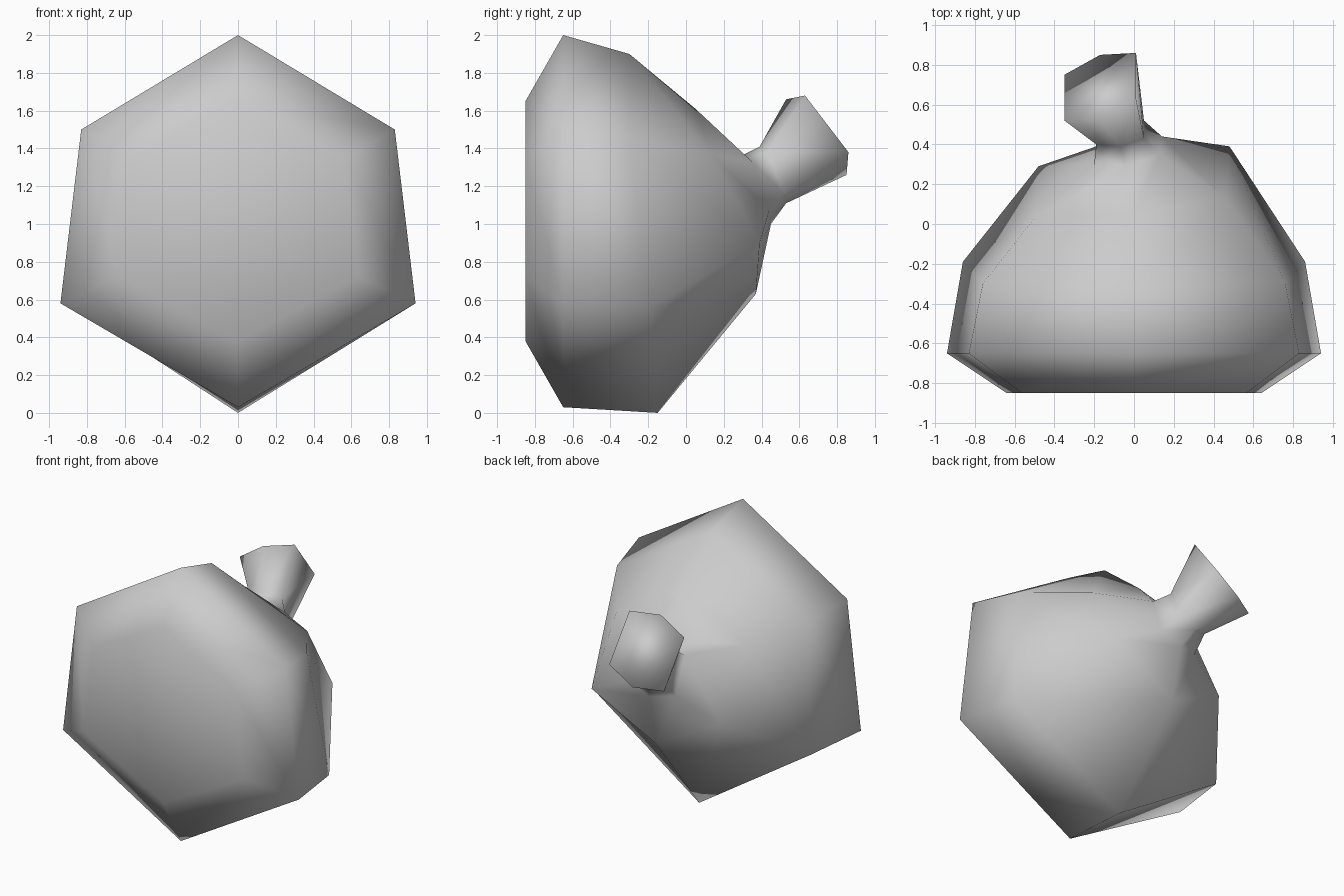
import bpy
import bmesh
from mathutils import Vector

old_cube = bpy.data.objects.get("Cube")
if old_cube:
    bpy.data.objects.remove(old_cube, do_unlink=True)


def make_material(name, colour):
    material = bpy.data.materials.new(name)
    material.use_nodes = True
    material.diffuse_color = colour
    material.node_tree.nodes["Principled BSDF"].inputs["Base Color"].default_value = colour
    return material


def mirrored_ring(top, upper, lower, bottom):
    """Hexagon symmetric in x, listed from the top round by +x."""
    half = [Vector(p) for p in (top, upper, lower, bottom)]
    other = [Vector((-p.x, p.y, p.z)) for p in (half[2], half[1])]
    return half + other


def tilted_ring(centre, *half_diagonals):
    """Hexagon given by its centre and three half diagonals."""
    centre = Vector(centre)
    arms = [Vector(d) for d in half_diagonals]
    return [centre + a for a in arms] + [centre - a for a in arms]


def loft(name, rings, material):
    """Join hexagonal rings into one closed, smooth skin."""
    bm = bmesh.new()
    loops = [[bm.verts.new(p) for p in ring] for ring in rings]
    for first, second in zip(loops, loops[1:]):
        for i in range(len(first)):
            j = (i + 1) % len(first)
            bm.faces.new((first[i], first[j], second[j], second[i]))
    bm.faces.new(loops[0])
    bm.faces.new(loops[-1])
    bmesh.ops.recalc_face_normals(bm, faces=bm.faces[:])
    for face in bm.faces:
        face.smooth = True
    mesh = bpy.data.meshes.new(name)
    bm.to_mesh(mesh)
    bm.free()
    mesh.materials.append(material)
    obj = bpy.data.objects.new(name, mesh)
    bpy.context.collection.objects.link(obj)
    return obj


# Bulb: widest ring, and the front ring shrunk from it
rim = mirrored_ring((0, -.65, 2), (.83, -.65, 1.5), (.94, -.65, .58), (0, -.65, .03))
middle = Vector((0, -.65, 1.03))
front = [middle + (p - middle) * .68 for p in rim]
for i, p in enumerate(front):
    p.y = -.85
    if i == 0:
        p.z = 1.65
    elif i == 3:
        p.z = .38

# Bulb: rings narrowing and leaning towards the back
belly = mirrored_ring((0, -.3, 1.9), (.76, -.3, 1.45), (.86, -.19, .56), (0, -.15, 0))
shoulder = tilted_ring((-.01, .21, 1.12), (.01, -.16, .49), (.47, -.08, .25), (.49, .18, -.22))

# Stalk: collar, narrow neck and flared tip
collar = tilted_ring((-.03, .37, 1.18), (-.01, -.08, .18), (.16, -.02, .15), (.17, .07, -.11))
neck = tilted_ring((-.07, .46, 1.26), (0, -.07, .15), (.12, -.03, .12), (.12, .06, -.1))
tip = tilted_ring((-.17, .69, 1.46), (0, -.16, .2), (.18, -.06, .22), (.18, .17, -.08))

grey = make_material("pale_grey", (.6, .6, .6, 1))
loft("bulb_with_stalk", [front, rim, belly, shoulder, collar, neck, tip], grey)
